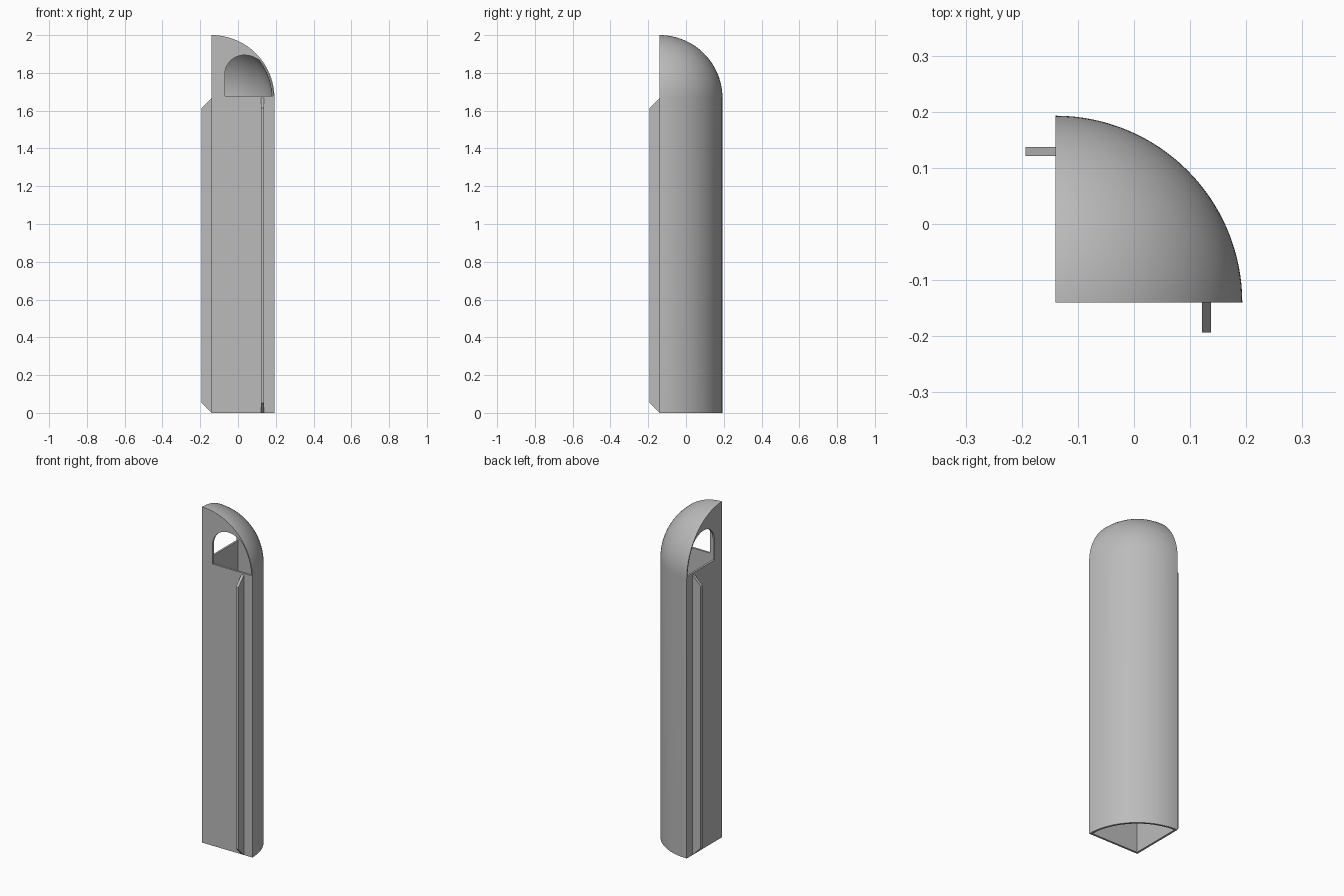
import bpy, bmesh, math
from mathutils import Vector, Matrix

if "Cube" in bpy.data.objects:
    bpy.data.objects.remove(bpy.data.objects["Cube"], do_unlink=True)

CORNER = -0.14      # axis of the quarter round, in x and y
RADIUS = 0.333
WALL = 0.012
SPRING = 2 - RADIUS  # height where the dome begins
SWAP = Matrix(((0, 1, 0), (1, 0, 0), (0, 0, 1))).to_4x4()  # swaps x and y

grey = bpy.data.materials.new("plain grey")
grey.use_nodes = True
colour = (0.5, 0.5, 0.5, 1)
grey.diffuse_color = colour
grey.node_tree.nodes["Principled BSDF"].inputs["Base Color"].default_value = colour


def finish(name, bm):
    bmesh.ops.recalc_face_normals(bm, faces=bm.faces)
    mesh = bpy.data.meshes.new(name)
    bm.to_mesh(mesh)
    bm.free()
    mesh.materials.append(grey)
    obj = bpy.data.objects.new(name, mesh)
    bpy.context.collection.objects.link(obj)
    return obj


def quarter_round(name, radius, inset, bottom):
    """Domed column cut down to one quarter, its flat sides moved in by inset."""
    bm = bmesh.new()
    steps = 32
    points = [(0, 0, bottom), (radius, 0, bottom)]
    for i in range(steps + 1):
        a = math.pi / 2 * i / steps
        points.append((radius * math.cos(a), 0, SPRING + radius * math.sin(a)))
    verts = [bm.verts.new(p) for p in points]
    edges = [bm.edges.new(pair) for pair in zip(verts, verts[1:])]
    bmesh.ops.spin(bm, geom=verts + edges, axis=(0, 0, 1), cent=(0, 0, 0),
                   angle=math.tau, steps=128)
    bmesh.ops.remove_doubles(bm, verts=bm.verts, dist=1e-5)
    for axis in ((1, 0, 0), (0, 1, 0)):
        bmesh.ops.bisect_plane(bm, geom=bm.verts[:] + bm.edges[:] + bm.faces[:],
                               dist=1e-6, plane_co=Vector(axis) * inset,
                               plane_no=axis, clear_inner=True)
        rim = [e for e in bm.edges if e.is_boundary]
        bmesh.ops.holes_fill(bm, edges=rim, sides=0)
    bmesh.ops.translate(bm, verts=bm.verts, vec=(CORNER, CORNER, 0))
    return finish(name, bm)


def prism(name, points, direction, swapped):
    """Extrude a flat outline; the swapped copy belongs to the other flat side."""
    bm = bmesh.new()
    face = bm.faces.new([bm.verts.new(p) for p in points])
    new = bmesh.ops.extrude_face_region(bm, geom=[face])["geom"]
    bmesh.ops.translate(bm, vec=direction,
                        verts=[v for v in new if isinstance(v, bmesh.types.BMVert)])
    if swapped:
        bmesh.ops.transform(bm, matrix=SWAP, verts=bm.verts)
    return finish(name, bm)


def window_outline():
    """Lopsided arch kept just inside the dome edge."""
    sill, top, mid = 1.678, 1.894, 0.033
    left, right, rise = 0.103, 0.165, top - sill
    outline = [(mid - left, sill)]
    for i in range(25):
        a = math.pi / 2 * (1 - i / 24)
        outline.append((mid - left * math.sin(a), top - left + left * math.cos(a)))
    for i in range(1, 33):
        a = math.pi / 2 * i / 32
        outline.append((mid + right * math.sin(a), sill + rise * math.cos(a)))
    result = []
    for x, z in outline:
        d = Vector((x - CORNER, z - SPRING))
        d *= min(1, (RADIUS - 0.007) / d.length)
        result.append((CORNER + d.x, -0.25, max(sill, SPRING + d.y)))
    return result


# Hollow domed column, open underneath
shell = quarter_round("column_shell", RADIUS, 0, 0)
cutters = [quarter_round("cavity_cutter", RADIUS - WALL, WALL, -0.1)]

# One arched window in each flat side
depth = CORNER + WALL + 0.004 + 0.25
for side, swapped in (("front", False), ("right", True)):
    cutters.append(prism(side + "_window_cutter", window_outline(), (0, depth, 0), swapped))

for cutter in cutters:
    mod = shell.modifiers.new(cutter.name, 'BOOLEAN')
    mod.operation = 'DIFFERENCE'
    mod.solver = 'EXACT'
    mod.object = cutter
    bpy.context.view_layer.objects.active = shell
    bpy.ops.object.select_all(action='DESELECT')
    shell.select_set(True)
    bpy.ops.object.modifier_apply(modifier=mod.name)
    bpy.data.objects.remove(cutter, do_unlink=True)
bpy.ops.object.shade_smooth_by_angle(angle=math.radians(30))

# Chamfered fin along each flat side
reach, start = 0.053, 0.121
fin = [(start, CORNER, 0), (start, CORNER - reach, reach),
       (start, CORNER - reach, SPRING - reach), (start, CORNER, SPRING)]
for side, swapped in (("front", False), ("right", True)):
    prism(side + "_fin", fin, (0.016, 0, 0), swapped)
